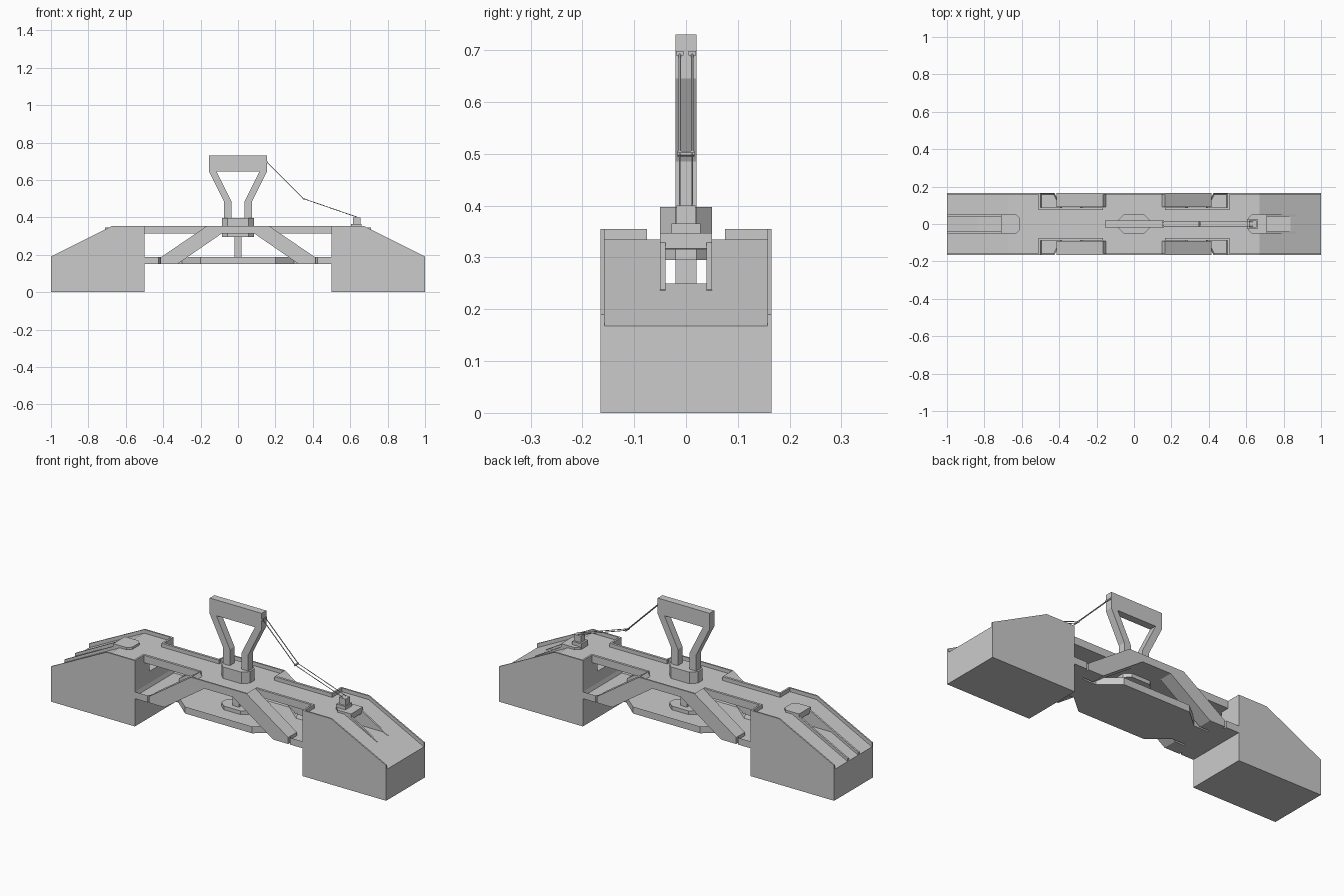
import bpy, bmesh
from mathutils import Vector

if "Cube" in bpy.data.objects:
    bpy.data.objects.remove(bpy.data.objects["Cube"])


def prism(name, pts, a, b, axis='y', sink=0.0, rim=0.009):
    """Extrude an outline from a to b: (x,z) outline along y, or (x,y) along z."""
    bm = bmesh.new()
    put = (lambda p, t: (p[0], t, p[1])) if axis == 'y' else (lambda p, t: (p[0], p[1], t))
    lo = [bm.verts.new(put(p, a)) for p in pts]
    hi = [bm.verts.new(put(p, b)) for p in pts]
    bm.faces.new(lo)
    top = bm.faces.new(hi)
    n = len(pts)
    for i in range(n):
        j = (i + 1) % n
        bm.faces.new((lo[i], lo[j], hi[j], hi[i]))
    bmesh.ops.recalc_face_normals(bm, faces=bm.faces[:])
    if sink:
        bmesh.ops.inset_region(bm, faces=[top], thickness=rim)
        bmesh.ops.translate(bm, verts=top.verts[:], vec=(0, 0, -sink))
    me = bpy.data.meshes.new(name)
    bm.to_mesh(me)
    bm.free()
    ob = bpy.data.objects.new(name, me)
    bpy.context.collection.objects.link(ob)
    return ob


def box(name, x0, x1, y0, y1, z0, z1):
    x0, x1 = sorted((x0, x1))
    y0, y1 = sorted((y0, y1))
    return prism(name, [(x0, z0), (x1, z0), (x1, z1), (x0, z1)], y0, y1)


def rod(name, a, b, r):
    a, b = Vector(a), Vector(b)
    bpy.ops.mesh.primitive_cylinder_add(vertices=6, radius=r, depth=(b - a).length, location=(a + b) / 2)
    ob = bpy.context.object
    ob.name = name
    ob.rotation_euler = (b - a).to_track_quat('Z', 'Y').to_euler()


def flip(pts, s):
    return [(p[0] * s, p[1]) for p in pts]


def octagon(x, y, cx, cy):
    q = [(x, y - cy), (x - cx, y)]
    return q + [(-p[0], p[1]) for p in q[::-1]] + [(-p[0], -p[1]) for p in q] + [(p[0], -p[1]) for p in q[::-1]]


W, IN, DROP = 0.165, 0.157, 0.02

for s, side in ((-1, 'left'), (1, 'right')):
    # end block with a sunken top and a through channel
    low = [(.5, 0), (1, 0), (1, .168), (.67, .335), (.5, .335)]
    block = prism(side + '_block', flip(low, s), -IN, IN)
    cutter = box('channel_cutter', s * .4, s * 1.1, -.04, .04, .25, .315)
    cutter.hide_render = True
    mod = block.modifiers.new('channel', 'BOOLEAN')
    mod.object = cutter
    mod.operation = 'DIFFERENCE'
    mod.solver = 'EXACT'
    bpy.context.view_layer.objects.active = block
    bpy.ops.object.modifier_apply(modifier=mod.name)
    bpy.data.objects.remove(cutter)

    # canopy over the channel mouth
    cap = [(.71, -.05), (.71, .05), (.63, .05), (.61, .03), (.61, -.03), (.63, -.05)]
    prism(side + '_canopy', flip(cap, s), .317, .347, 'z')

    for t, face in ((-1, 'front'), (1, 'back')):
        tag = f'{side}_{face}_'
        # block side wall that rises as a lip
        wall = [(.5, 0), (1, 0), (1, .19), (.67, .355), (.5, .355)]
        y0, y1 = sorted((t * IN, t * W))
        prism(tag + 'wall', flip(wall, s), y0, y1)
        # lips around the inner end and along the deck
        box(tag + 'end_lip', s * .5, s * .51, t * .075, t * IN, .33, .355)
        box(tag + 'deck_lip', s * .165, s * .51, t * .075, t * .088, .315, .355)
        # diagonal brace
        brace = [(.165, .355), (.415, .185), (.415, .15), (.325, .15), (.085, .315), (.085, .33), (.15, .335)]
        y0, y1 = sorted((t * .09, t * W))
        prism(tag + 'brace', flip(brace, s), y0, y1)
        # channel guide rails
        if s < 0:
            rail = [(.7, .29), (1, .15), (1, .183), (.7, .337)]
        else:
            rail = [(.7, .29), (.865, .23), (.865, .238), (.7, .335)]
        y0, y1 = sorted((t * .04, t * .05))
        prism(tag + 'rail', flip(rail, s), y0, y1)

# upper deck: wide in the middle, narrow towards the blocks
half = [(.5, .076), (.165, .076), (.165, W)]
deck = half + [(-x, y) for x, y in half[::-1]]
deck += [(-x, -y) for x, y in half] + [(x, -y) for x, y in half[::-1]]
prism('upper_deck', deck, .315, .335, 'z')
for t, face in ((-1, 'front'), (1, 'back')):
    box(face + '_deck_rim', -.166, .166, t * IN, t * W, .315, .355)

# lower deck, waisted beside the braces
half = [(.5, W), (.425, W), (.38, .08), (.3, .08), (.2, W)]
plate = half + [(-x, y) for x, y in half[::-1]]
plate += [(-x, -y) for x, y in half] + [(x, -y) for x, y in half[::-1]]
prism('lower_deck', plate, .15, .187, 'z', sink=DROP)

# centre post, its foot and the hub
prism('post_foot', octagon(.085, .05, .035, .03), .165, .187, 'z')
box('centre_post', -.02, .02, -.02, .02, .18, .31)
prism('hub', octagon(.085, .05, .03, .03), .295, .397, 'z')

# handle: crossbar and two bent legs
box('handle_bar', -.155, .155, -.02, .02, .645, .73)
for s, side in ((-1, 'left'), (1, 'right')):
    leg = [(.155, .645), (.075, .485), (.075, .39), (.035, .39), (.035, .485), (.115, .645)]
    prism(side + '_handle_leg', flip(leg, s), -.02, .02)

# anchor peg and twin cables
box('anchor_base', .605, .66, -.028, .028, .33, .365)
box('anchor_peg', .615, .655, -.018, .018, .36, .4)
for t, face in ((-1, 'front'), (1, 'back')):
    y = t * .012
    rod(face + '_upper_cable', (.15, y, .70), (.35, y, .5), .0025)
    rod(face + '_lower_cable', (.35, y, .5), (.635, y, .402), .002)
    box(face + '_cable_clip', .15, .16, y - .007, y + .007, .69, .698)
rod('cable_joint', (.35, -.016, .5), (.35, .016, .5), .005)
